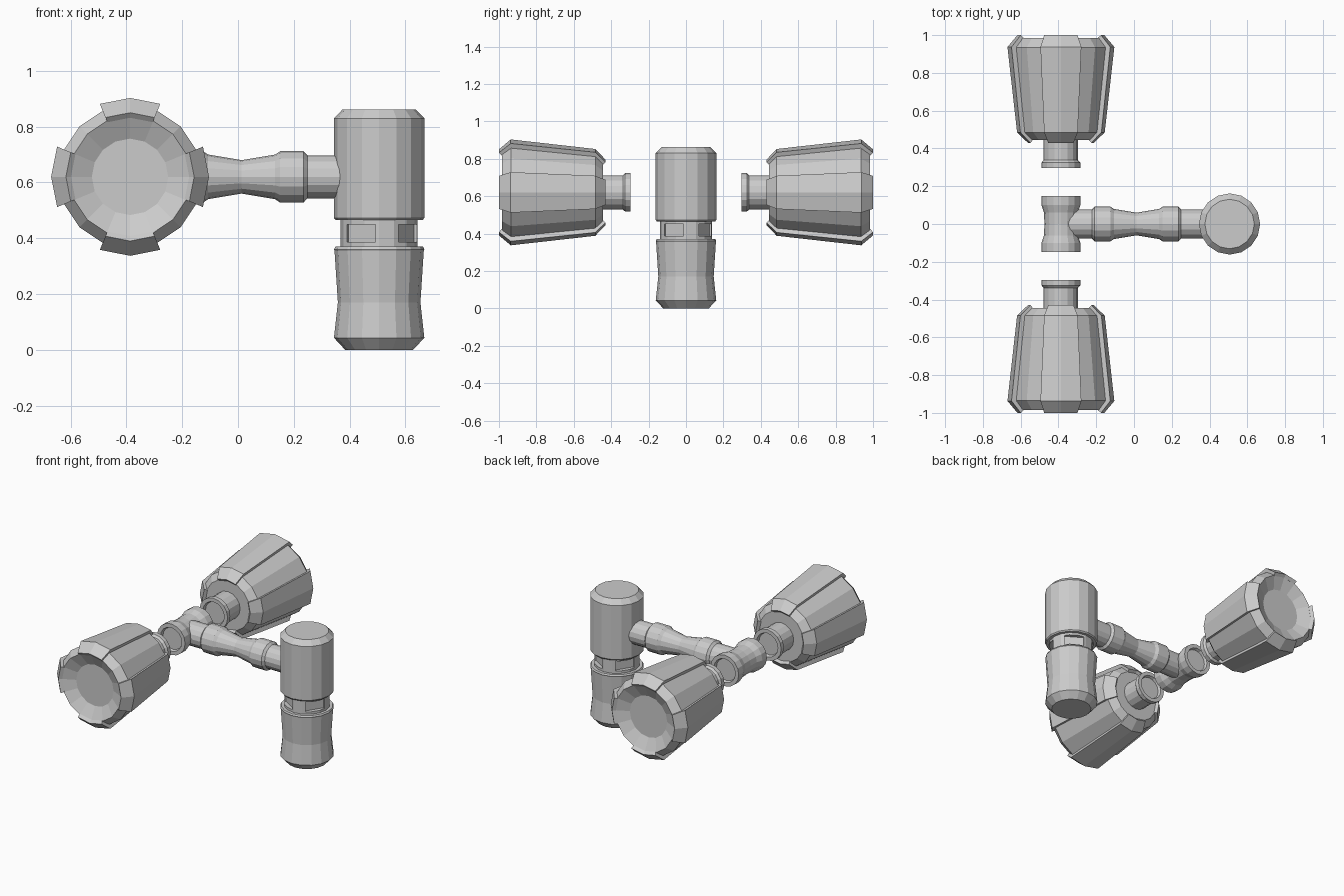
import bpy, bmesh, math
from mathutils import Vector

if "Cube" in bpy.data.objects:
    bpy.data.objects.remove(bpy.data.objects["Cube"])

SIDES = 16
STEP = 2 * math.pi / SIDES


def place(axis, t, r, a):
    c, s = r * math.cos(a), r * math.sin(a)
    return {'X': (t, c, s), 'Y': (c, t, s), 'Z': (c, s, t)}[axis]


def finish(name, bm, loc, mirror=False):
    bmesh.ops.recalc_face_normals(bm, faces=bm.faces)
    me = bpy.data.meshes.new(name)
    bm.to_mesh(me)
    bm.free()
    ob = bpy.data.objects.new(name, me)
    ob.location = loc
    bpy.context.collection.objects.link(ob)
    if mirror:
        mod = ob.modifiers.new("mirror", 'MIRROR')
        mod.use_axis = (False, True, False)
        mod.use_mirror_merge = False
    return ob


def lathe(name, axis, profile, loc, mirror=False):
    """Faceted turned solid from (distance along axis, radius) points, capped at both ends."""
    bm = bmesh.new()
    rings = [[bm.verts.new(place(axis, t, r, i * STEP)) for i in range(SIDES)]
             for t, r in profile]
    for p, q in zip(rings, rings[1:]):
        for i in range(SIDES):
            j = (i + 1) % SIDES
            bm.faces.new((p[i], p[j], q[j], q[i]))
    bm.faces.new(rings[0])
    bm.faces.new(rings[-1])
    return finish(name, bm, loc, mirror)


def clip(name, section, middle, loc):
    """Two-facet strap: closed section swept over two polygon sides."""
    bm = bmesh.new()
    rings = [[bm.verts.new(place('Y', t, r, middle + k * STEP)) for t, r in section]
             for k in (-1, 0, 1)]
    n = len(section)
    for p, q in zip(rings, rings[1:]):
        for i in range(n):
            j = (i + 1) % n
            bm.faces.new((p[i], p[j], q[j], q[i]))
    bm.faces.new(rings[0])
    bm.faces.new(rings[-1])
    return finish(name, bm, loc, True)


GRIP = Vector((0.506, 0, 0))
HUB = Vector((-0.387, 0, 0.62))

# upright grip
grip = lathe("grip", 'Z', [
    (0, 0.122), (0.043, 0.162), (0.17, 0.148), (0.355, 0.160), (0.36, 0.162),
    (0.37, 0.157), (0.37, 0.138), (0.465, 0.138), (0.465, 0.156), (0.473, 0.162),
    (0.83, 0.162), (0.862, 0.131)], GRIP)

# four windows in the grip's neck
bm = bmesh.new()
for k in range(4):
    a = math.radians(-32 + 90 * k)
    out = Vector((math.sin(a), -math.cos(a), 0))
    side = Vector((math.cos(a), math.sin(a), 0))
    new = bmesh.ops.create_cube(bm, size=1)['verts']
    for v in new:
        v.co = (out * (0.15 + v.co.x * 0.08) + side * v.co.y * 0.122
                + Vector((0, 0, 0.418 + v.co.z * 0.064)))
cutter = finish("window_cutter", bm, GRIP)
cutter.hide_render = True
cutter.hide_viewport = True
cut = grip.modifiers.new("windows", 'BOOLEAN')
cut.operation = 'DIFFERENCE'
cut.solver = 'EXACT'
cut.object = cutter

# horizontal arm, symmetric about its waist
half = [(0.12, 0.080), (0.138, 0.092), (0.222, 0.092), (0.236, 0.077), (0.36, 0.077)]
arm_profile = [(-t, r) for t, r in reversed(half)] + [(0, 0.06)] + half
lathe("arm", 'X', arm_profile, (0.013, 0, 0.62))

# hub across the end of the arm, with recessed ends
half = [(0.06, 0.09), (0.1, 0.103), (0.148, 0.103), (0.148, 0.078), (0.13, 0.072)]
lathe("hub", 'Y', [(-t, r) for t, r in reversed(half)] + [(0, 0.087)] + half, HUB)

# pair of heads with flanged necks and dished outer faces
lathe("head", 'Y', [
    (0.315, 0.072), (0.297, 0.078), (0.297, 0.103), (0.325, 0.103), (0.338, 0.091),
    (0.445, 0.091), (0.445, 0.165), (0.485, 0.207), (0.935, 0.256), (0.985, 0.217),
    (0.945, 0.137)], HUB, True)

# four straps around each head
strap = [(0.43, 0.175), (0.485, 0.232), (0.937, 0.283), (1.0, 0.230),
         (0.985, 0.212), (0.93, 0.250), (0.49, 0.202), (0.445, 0.160)]
for i, label in enumerate(("right", "top", "left", "bottom")):
    clip("head_strap_" + label, strap, i * math.pi / 2, HUB)
